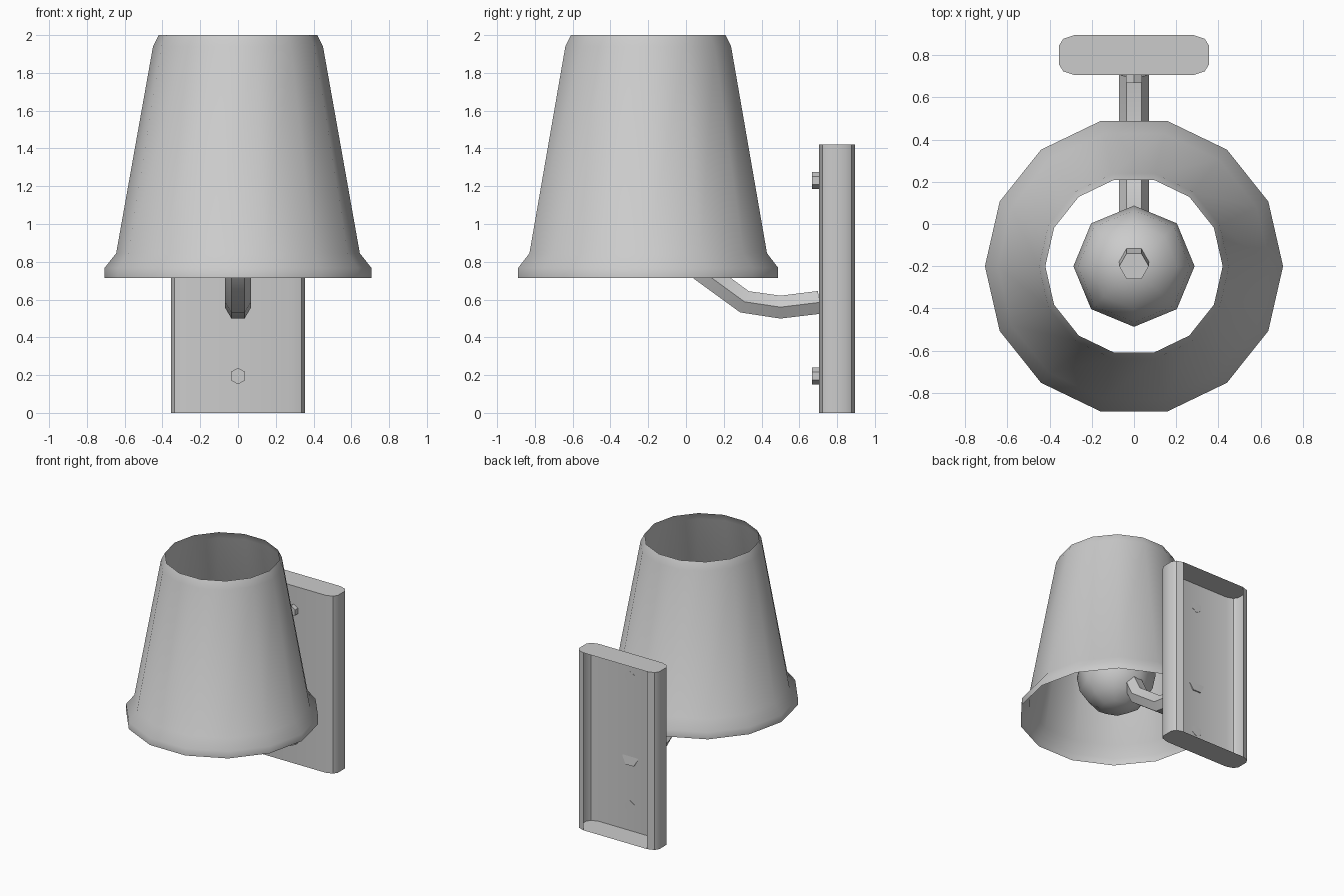
import bpy, bmesh, math
from mathutils import Vector

if "Cube" in bpy.data.objects:
    bpy.data.objects.remove(bpy.data.objects["Cube"])

grey = bpy.data.materials.new("light grey")
grey.diffuse_color = (0.6, 0.6, 0.6, 1)
grey.use_nodes = True
grey.node_tree.nodes["Principled BSDF"].inputs["Base Color"].default_value = grey.diffuse_color
CY = -0.2  # y of the shade and bulb axis


def finish(name, bm, smooth=None, fix_normals=True):
    """Turn a bmesh into an object; smooth is an angle in degrees."""
    if fix_normals:
        bmesh.ops.recalc_face_normals(bm, faces=bm.faces[:])
    me = bpy.data.meshes.new(name)
    bm.to_mesh(me)
    bm.free()
    me.materials.append(grey)
    ob = bpy.data.objects.new(name, me)
    bpy.context.collection.objects.link(ob)
    if smooth:
        bpy.ops.object.select_all(action='DESELECT')
        ob.select_set(True)
        bpy.context.view_layer.objects.active = ob
        bpy.ops.object.shade_smooth_by_angle(angle=math.radians(smooth))
    return ob


def loft(bm, rings):
    """Bridge successive closed rings of points with quads."""
    vs = [[bm.verts.new(p) for p in r] for r in rings]
    n = len(vs[0])
    for a, b in zip(vs, vs[1:]):
        for i in range(n):
            j = (i + 1) % n
            bm.faces.new((a[i], a[j], b[j], b[i]))
    return vs


def angles(n, start=0.0):
    return [start + 2 * math.pi * i / n for i in range(n)]


# Lampshade: open 14-sided shell with a flared rim
bm = bmesh.new()
profile = [(0.706, 0.713), (0.706, 0.768), (0.645, 0.845), (0.45, 1.94), (0.42, 2.0)]
loft(bm, [[(r * math.cos(a), CY + r * math.sin(a), z) for a in angles(14)]
          for r, z in profile])
finish("lampshade", bm, 60, False)

# Bulb: eight-sided ball
bm = bmesh.new()
bmesh.ops.create_uvsphere(bm, u_segments=8, v_segments=8, radius=0.287)
bmesh.ops.translate(bm, verts=bm.verts[:], vec=(0, CY, 1.05))
finish("bulb", bm, 60)

# Arm: hexagonal tube swept along a bent path of (y, z) points
path = [(0.706, 0.585), (0.5, 0.56), (0.31, 0.588), (0.06, 0.77), (-0.12, 1.12), (-0.2, 1.4)]
pts = [Vector((0, y, z)) for y, z in path]
rings = []
for i, p in enumerate(pts):
    if i == len(pts) - 1:
        t = Vector((0, 0, 1))
    elif i == 0:
        t = (pts[1] - p).normalized()
    else:
        t = ((p - pts[i - 1]).normalized() + (pts[i + 1] - p).normalized()).normalized()
    side = Vector((1, 0, 0))
    up = t.cross(side)
    rings.append([p + 0.07 * (side * math.cos(a) + up * math.sin(a)) for a in angles(6)])
bm = bmesh.new()
vs = loft(bm, rings)
bm.faces.new(vs[0])
bm.faces.new(vs[-1])
finish("arm", bm, 50)

# Wall plate: rounded-side shell with closed ends and an open back
quarter = [(0.28, 0.095), (0.335, 0.077), (0.355, 0.045)]
half = quarter + [(x, -y) for x, y in reversed(quarter)]
outline = half + [(-x, y) for x, y in reversed(half)]
bm = bmesh.new()
lo, hi = loft(bm, [[(x, 0.8 + y, z) for x, y in outline] for z in (0, 1.42)])
bm.faces.new(lo)
bm.faces.new(hi)
bmesh.ops.recalc_face_normals(bm, faces=bm.faces[:])
back = [f for f in bm.faces if f.normal.y > 0.99]
bmesh.ops.delete(bm, geom=back, context='FACES')
finish("wall_plate", bm, 35, False)

# Screws: small hexagonal heads on the plate front
for label, z in (("lower", 0.195), ("upper", 1.23)):
    bm = bmesh.new()
    a, b = loft(bm, [[(0.044 * math.cos(t), y, z + 0.044 * math.sin(t))
                      for t in angles(6, math.pi / 6)] for y in (0.668, 0.708)])
    bm.faces.new(a)
    bm.faces.new(b)
    finish(label + "_screw", bm)
